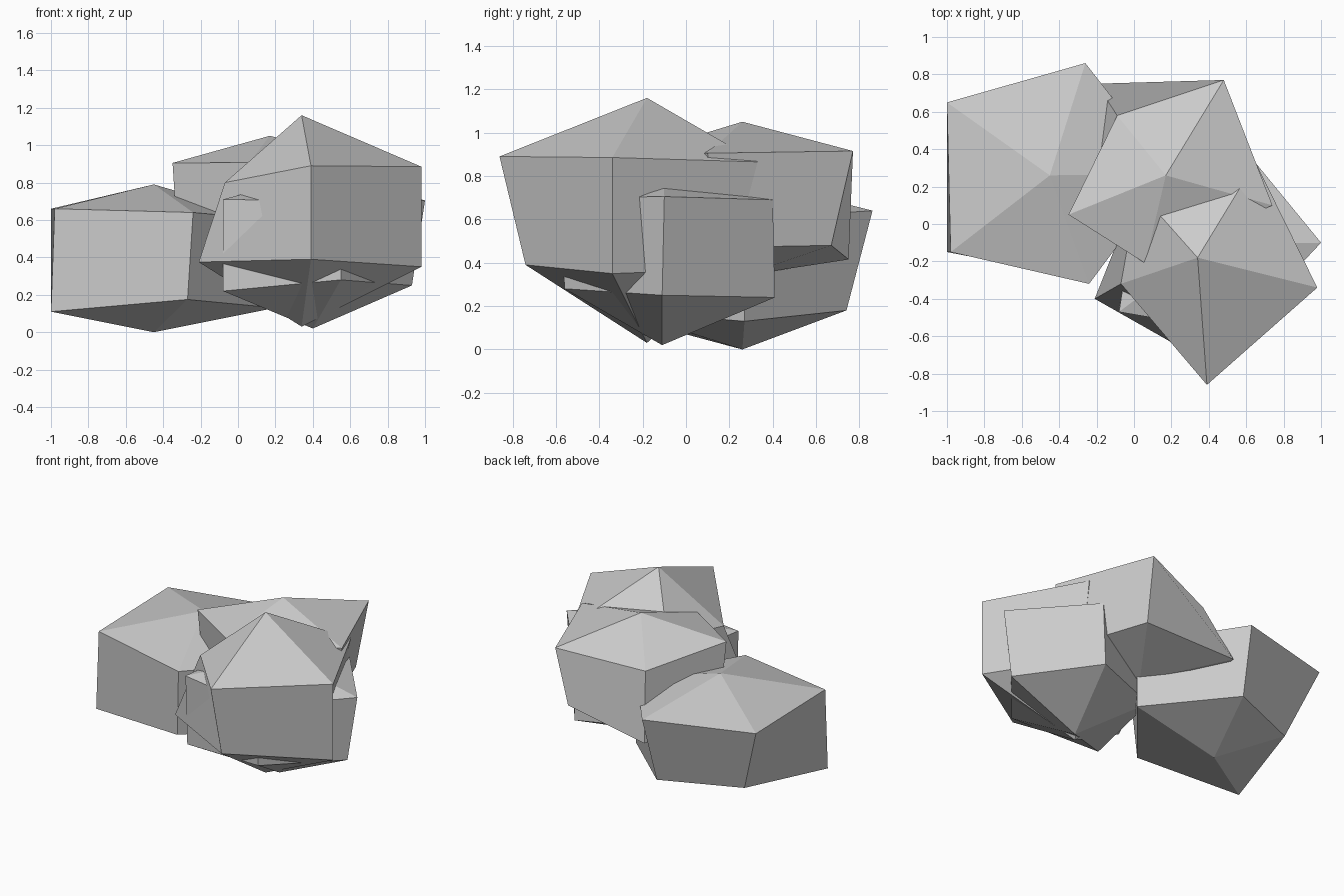
import bpy
import bmesh

cube = bpy.data.objects.get("Cube")
if cube:
    bpy.data.objects.remove(cube, do_unlink=True)

# One plain stone colour
stone = bpy.data.materials.new("stone_grey")
stone.use_nodes = True
stone_colour = (0.6, 0.6, 0.6, 1.0)
stone.diffuse_color = stone_colour
shader = next(n for n in stone.node_tree.nodes if n.type == "BSDF_PRINCIPLED")
shader.inputs["Base Color"].default_value = stone_colour


def make_rock(name, peak, foot, upper, lower):
    """Five-sided boulder: a peak, two rings of corners and a foot."""
    bm = bmesh.new()
    top = bm.verts.new(peak)
    bottom = bm.verts.new(foot)
    high = [bm.verts.new(corner) for corner in upper]
    low = [bm.verts.new(corner) for corner in lower]
    count = len(high)
    for i in range(count):
        j = (i + 1) % count
        bm.faces.new((top, high[i], high[j]))
        bm.faces.new((high[i], low[i], low[j], high[j]))
        bm.faces.new((bottom, low[j], low[i]))
    bmesh.ops.recalc_face_normals(bm, faces=bm.faces[:])
    mesh = bpy.data.meshes.new(name)
    bm.to_mesh(mesh)
    bm.free()
    mesh.materials.append(stone)
    rock = bpy.data.objects.new(name, mesh)
    bpy.context.scene.collection.objects.link(rock)
    return rock


# Low boulder on the side; corners run counter-clockwise from above
make_rock(
    "side_rock", peak=(-.45, .26, .79), foot=(-.45, .26, 0),
    upper=[(.2, .27, .6), (-.26, .86, .64), (-1, .65, .66),
           (-.98, -.15, .66), (-.24, -.32, .64)],
    lower=[(.2, .27, .13), (-.29, .74, .18), (-.82, .52, .18),
           (-1, -.15, .11), (-.27, -.29, .175)])

# Raised boulder resting at the back
make_rock(
    "back_rock", peak=(.17, .26, 1.05), foot=(.17, .26, .34),
    upper=[(.74, .1, .905), (.48, .77, .915), (-.09, .58, .83),
           (-.35, .05, .905), (.06, -.21, .907)],
    lower=[(.65, .12, .47), (.45, .67, .48), (-.2, .75, .415),
           (-.32, .08, .45), (.06, -.15, .45)])

# Tall boulder at the front
make_rock(
    "front_rock", peak=(.34, -.18, 1.16), foot=(.34, -.18, .03),
    upper=[(.98, -.34, .885), (.65, .33, .865), (.02, .18, .87),
           (-.07, -.32, .8), (.39, -.86, .89)],
    lower=[(.98, -.34, .35), (.6, .2, .37), (.05, .12, .38),
           (-.21, -.4, .375), (.39, -.74, .39)])

# Small boulder mostly buried inside the front one
make_rock(
    "inner_rock", peak=(.4, -.11, .84), foot=(.4, -.11, .02),
    upper=[(1, -.1, .705), (.59, .4, .69), (.02, .18, .72),
           (-.08, -.47, .71), (.55, -.58, .7)],
    lower=[(.93, -.11, .25), (.58, .41, .24), (.05, .2, .24),
           (-.08, -.45, .22), (.55, -.56, .28)])
